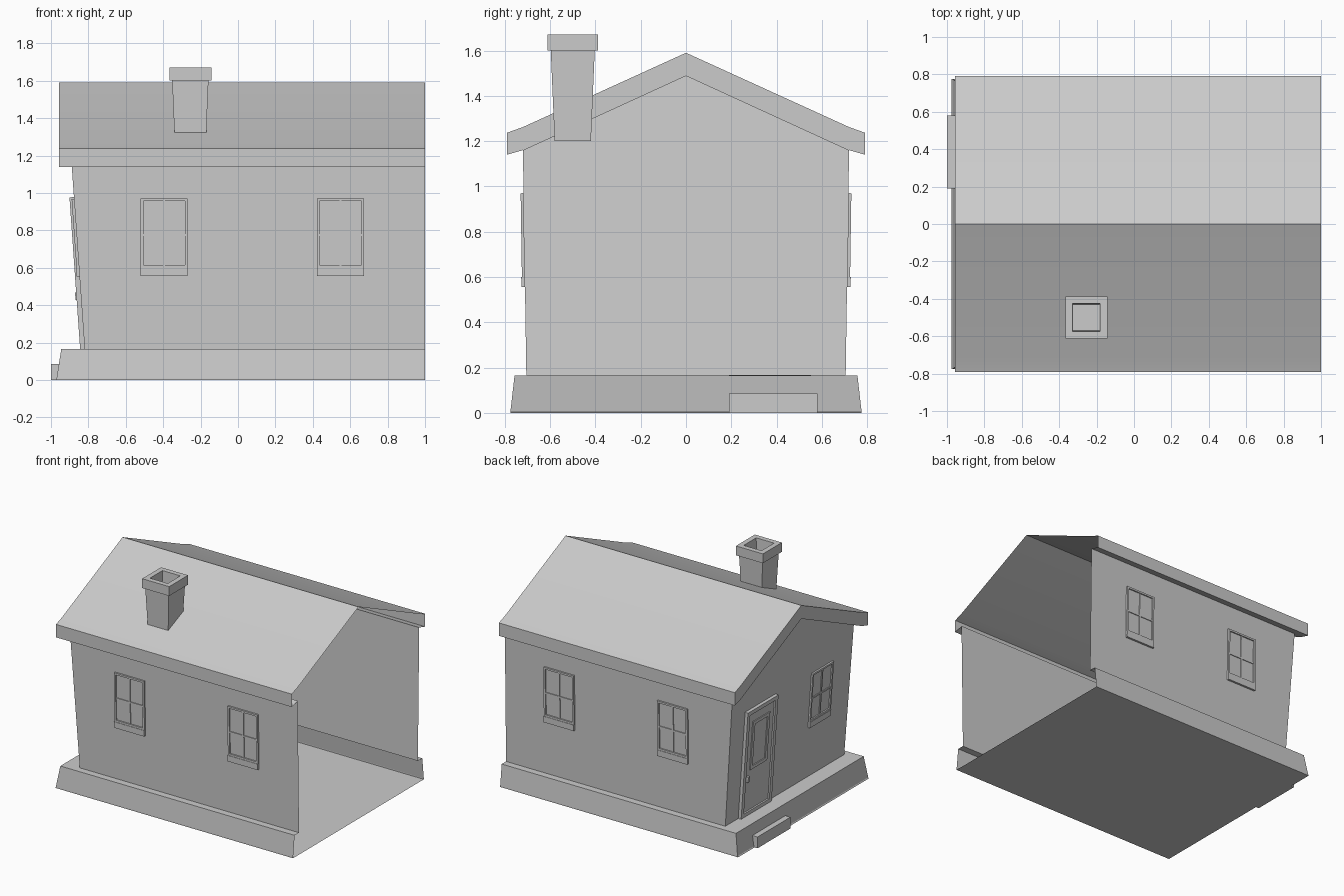
import bpy, bmesh
from mathutils import Vector, Matrix

if "Cube" in bpy.data.objects:
    bpy.data.objects.remove(bpy.data.objects["Cube"])

BASE = 0.165      # top of the foundation
EAVE = 1.16       # top of the side walls


def make(name, verts, faces, smooth=False, recalc=True):
    me = bpy.data.meshes.new(name)
    me.from_pydata(verts, [], faces)
    bm = bmesh.new()
    bm.from_mesh(me)
    bmesh.ops.remove_doubles(bm, verts=bm.verts, dist=1e-5)
    if recalc:
        bmesh.ops.recalc_face_normals(bm, faces=bm.faces)
    bm.to_mesh(me)
    bm.free()
    ob = bpy.data.objects.new(name, me)
    bpy.context.collection.objects.link(ob)
    if smooth:
        bpy.ops.object.select_all(action='DESELECT')
        ob.select_set(True)
        bpy.context.view_layer.objects.active = ob
        bpy.ops.object.shade_smooth_by_angle(angle=0.52)
    return ob


def loft(rows, closed=False):
    """Quads between successive rows of points."""
    n = len(rows[0])
    verts = [p for r in rows for p in r]
    m = n if closed else n - 1
    faces = [(i * n + j, i * n + (j + 1) % n, (i + 1) * n + (j + 1) % n, (i + 1) * n + j)
             for i in range(len(rows) - 1) for j in range(m)]
    return verts, faces


def ring(x, y, z):
    """U-shaped outline, open at the right end."""
    return [(1, -y, z), (x, -y, z), (x, y, z), (1, y, z)]


def boxes(name, mat, items):
    """Several boxes (u0,u1,v0,v1,w0,w1) in wall space, as one object."""
    verts, faces = [], []
    for u0, u1, v0, v1, w0, w1 in items:
        k = len(verts)
        verts += [mat @ Vector((u, v, w)) for w in (w0, w1)
                  for u, v in ((u0, v0), (u1, v0), (u1, v1), (u0, v1))]
        faces += [tuple(k + i for i in f) for f in
                  ((3, 2, 1, 0), (4, 5, 6, 7), (0, 1, 5, 4), (1, 2, 6, 5), (2, 3, 7, 6), (3, 0, 4, 7))]
    return make(name, verts, faces)


def wall_space(origin, u, v):
    """Matrix with u along the wall, v up the slope, w outward; v = 0 at world z = 0."""
    u, v = Vector(u), Vector(v).normalized()
    m = Matrix((u, v, u.cross(v))).transposed().to_4x4()
    m.translation = Vector(origin) - v * BASE
    return m


def frame(u0, u1, v0, v1, t, w0, w1):
    """Four bars around a rectangle."""
    return [(u0, u0 + t, v0, v1, w0, w1), (u1 - t, u1, v0, v1, w0, w1),
            (u0 + t, u1 - t, v0, v0 + t, w0, w1), (u0 + t, u1 - t, v1 - t, v1, w0, w1)]


# foundation: floor, sloping skirt and ledge
v, f = loft([ring(-.975, .775, 0), ring(-.97, .775, .008), ring(-.945, .757, BASE), ring(-.82, .705, BASE)])
make("foundation", v, f + [(0, 1, 2, 3)])

# walls with the gable at the left end
v, f = loft([ring(-.82, .705, BASE), ring(-.89, .72, EAVE)])
f = [q for q in f if set(q) != {1, 2, 5, 6}] + [(1, 2, 6, 8, 5)]
make("walls", v + [(-.913, 0, 1.49)], f)

# roof: top skin, fascia, gable board and soffits
top = [(-.79, 1.237), (-.72, 1.262), (0, 1.59), (.72, 1.262), (.79, 1.237)]
low = [(-.79, 1.14), (-.72, EAVE), (0, 1.49), (.72, EAVE), (.79, 1.14)]
inner = [-.89, -.89, -.913, -.89, -.89]
v, f = loft([[(1, y, z) for y, z in top], [(-.89, y, z) for y, z in top],
             [(-.958, y, z) for y, z in top], [(-.958, y, z) for y, z in low],
             [(x, y, z) for x, (y, z) in zip(inner, low)]])
for i, j in ((0, 1), (4, 3)):
    k = len(v)
    (yt, zt), (yl, zl), (yw, zw) = top[i], low[i], low[j]
    v += [(1, yt, zt), (-.89, yt, zt), (-.958, yt, zt), (-.958, yl, zl), (-.89, yl, zl),
          (1, yl, zl), (1, yw, zw), (-.89, yw, zw)]
    f += [(k, k + 1, k + 4, k + 5), (k + 1, k + 2, k + 3, k + 4), (k + 5, k + 4, k + 7, k + 6)]
make("roof", v, f, smooth=True)

# chimney with cap and flue
rows = [[(-.255 + sx * h, -.5 + sy * h, z) for sx, sy in ((-1, -1), (1, -1), (1, 1), (-1, 1))]
        for h, z in ((.08, 1.2), (.097, 1.6), (.112, 1.6), (.112, 1.67), (.074, 1.67), (.07, 1.58))]
v, f = loft(rows, closed=True)
make("chimney", v, f + [(0, 1, 2, 3), (20, 21, 22, 23)])

# windows
front = wall_space((0, -.705, BASE), (1, 0, 0), (0, -.015, .995))
back = wall_space((0, .705, BASE), (-1, 0, 0), (0, .015, .995))
gable = wall_space((-.82, 0, BASE), (0, -1, 0), (-.07, 0, .995))


def window(name, mat, c):
    h = .125
    boxes(name, mat,
          frame(c - h, c + h, .60, .97, .014, 0, .013)
          + [(c - h, c + h, .555, .60, 0, .016),
             (c - .006, c + .006, .614, .956, 0, .009),
             (c - h + .014, c + h - .014, .769, .781, 0, .009),
             (c - h + .014, c + h - .014, .614, .956, 0, .003)])


for side, mat, s in (("front", front, 1), ("back", back, -1)):
    window(side + "_window_left", mat, s * -.395)
    window(side + "_window_right", mat, s * .548)
window("gable_window", gable, .36)

# door: casing, leaf, glazed panel and knob (u = -y on the gable)
boxes("door_frame", gable, frame(-.552, -.19, BASE, .98, .03, -.003, .024))
boxes("door_leaf", gable, [(-.522, -.22, BASE + .03, .95, -.003, .012)])
boxes("door_panel", gable, frame(-.47, -.27, .51, .88, .025, .012, .019))
boxes("door_knob", gable, [(-.505, -.485, .43, .47, .012, .03)])

# doorstep
boxes("doorstep", Matrix.Identity(4), [(-1, -.95, .19, .58, 0, .085)])
